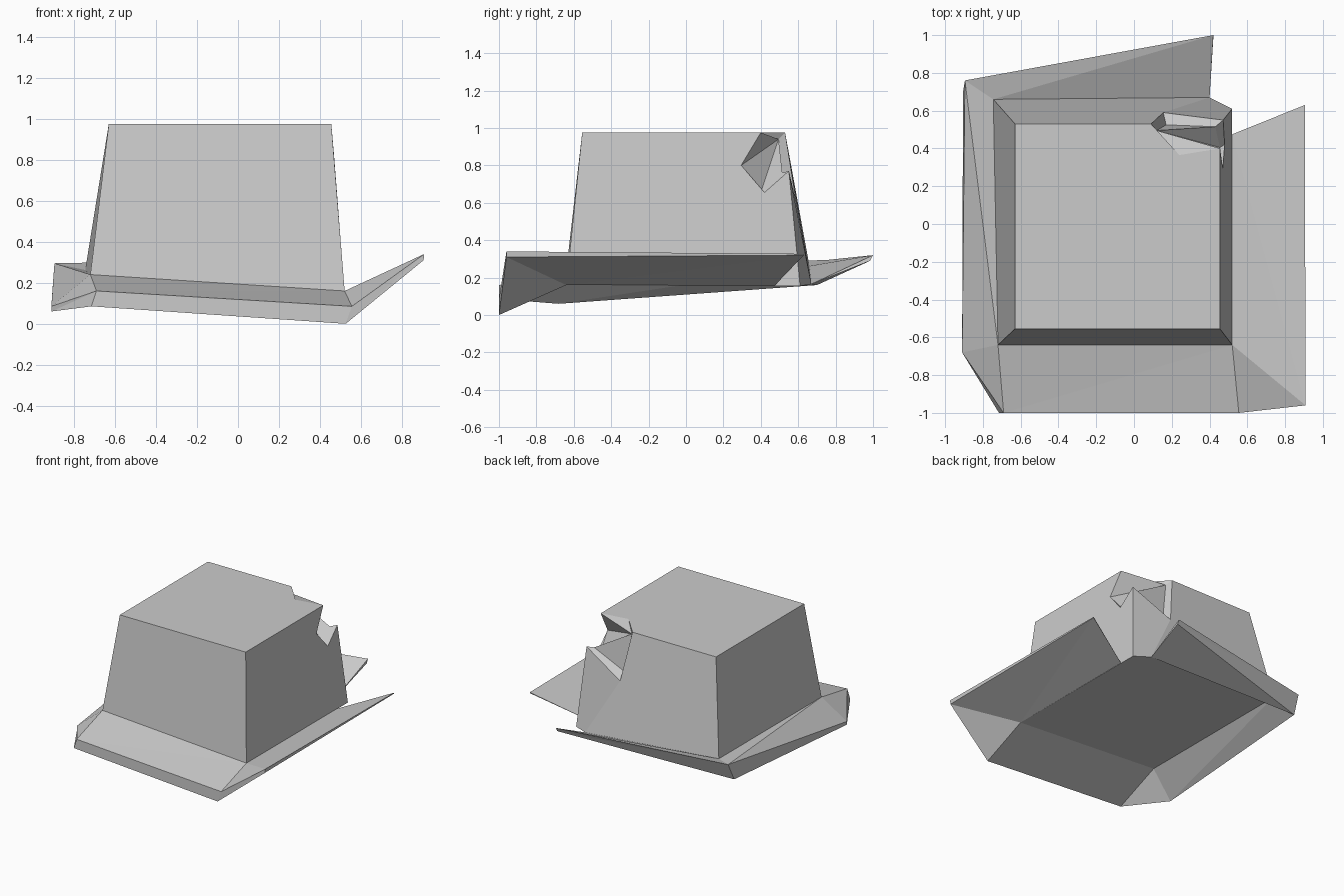
import bpy, bmesh
from mathutils import Vector

if "Cube" in bpy.data.objects:
    bpy.data.objects.remove(bpy.data.objects["Cube"])

felt = bpy.data.materials.new("pale_grey_felt")
felt.diffuse_color = (0.6, 0.6, 0.6, 1)
felt.use_nodes = True
felt.node_tree.nodes["Principled BSDF"].inputs["Base Color"].default_value = felt.diffuse_color


def finish(name, bm):
    """Clean the mesh, face it outward and link it as a flat shaded object."""
    bmesh.ops.remove_doubles(bm, verts=bm.verts, dist=0.0005)
    bmesh.ops.dissolve_degenerate(bm, edges=bm.edges, dist=0.0005)
    bmesh.ops.recalc_face_normals(bm, faces=bm.faces)
    me = bpy.data.meshes.new(name)
    bm.to_mesh(me)
    bm.free()
    me.materials.append(felt)
    ob = bpy.data.objects.new(name, me)
    bpy.context.collection.objects.link(ob)
    return ob


# Corners of the crown base, shared by crown and brim
FL, FR = (-0.72, -0.64, 0.24), (0.52, -0.64, 0.16)
BL, BM, BR = (-0.745, 0.66, 0.262), (0.40, 0.67, 0.165), (0.52, 0.61, 0.155)

# Crown: tapered block with a broken back right corner
pts = {
    "fl": FL, "fr": FR, "bl": BL, "bm": BM, "br": BR,
    # top corners
    "tfl": (-0.63, -0.555, 0.975), "tfr": (0.455, -0.555, 0.975), "tbl": (-0.63, 0.53, 0.975),
    # rim of the chip
    "A": (0.09, 0.53, 0.975), "G": (0.24, 0.365, 0.975), "F": (0.455, 0.40, 0.975),
    "E": (0.47, 0.295, 0.80), "D": (0.48, 0.42, 0.655), "C": (0.472, 0.55, 0.77),
    "B": (0.155, 0.59, 0.60),
    # inside of the chip
    "I": (0.12, 0.495, 0.94), "K": (0.17, 0.525, 0.65), "J": (0.43, 0.515, 0.76),
    "H": (0.455, 0.405, 0.67),
}
bm = bmesh.new()
v = {k: bm.verts.new(p) for k, p in pts.items()}
for loop in (
    "fl fr br bm bl", "tfl tfr F G A tbl", "fl fr tfr tfl", "fl tfl tbl bl",
    "fr br C D E F tfr", "bl bm B A tbl", "bm br C B",
    "A G I", "A I K B", "B K J C", "C J H D", "D H E",
    "I K J", "I J H", "I H E", "I E F", "I F G",
):
    bm.faces.new([v[k] for k in loop.split()])
finish("crown", bm)

# Brim: wedge sections (inner, outer top, outer bottom) swept round the crown
sections = [
    ((0.52, 0.475, 0.158), (0.905, 0.63, 0.327), (0.905, 0.63, 0.32)),
    (FR, (0.908, -0.96, 0.34), (0.905, -0.96, 0.31)),
    (FR, (0.555, -1.0, 0.085), (0.525, -1.0, 0.0)),
    (FL, (-0.69, -1.0, 0.16), (-0.715, -1.0, 0.085)),
    (FL, (-0.91, -0.68, 0.085), (-0.91, -0.68, 0.06)),
    (BL, (-0.895, 0.76, 0.295), (-0.905, 0.70, 0.16)),
    (BM, (0.42, 1.0, 0.32), (0.42, 0.985, 0.29)),
]
bm = bmesh.new()


def tri(a, b, c):
    a, b, c = Vector(a), Vector(b), Vector(c)
    if (b - a).cross(c - a).length > 1e-6:
        bm.faces.new([bm.verts.new(p) for p in (a, b, c)])


for s, t in zip(sections, sections[1:]):
    for i in range(3):
        j = (i + 1) % 3
        tri(s[i], t[i], t[j])
        tri(s[i], t[j], s[j])
tri(*sections[0])
tri(*sections[-1])
finish("brim", bm)
